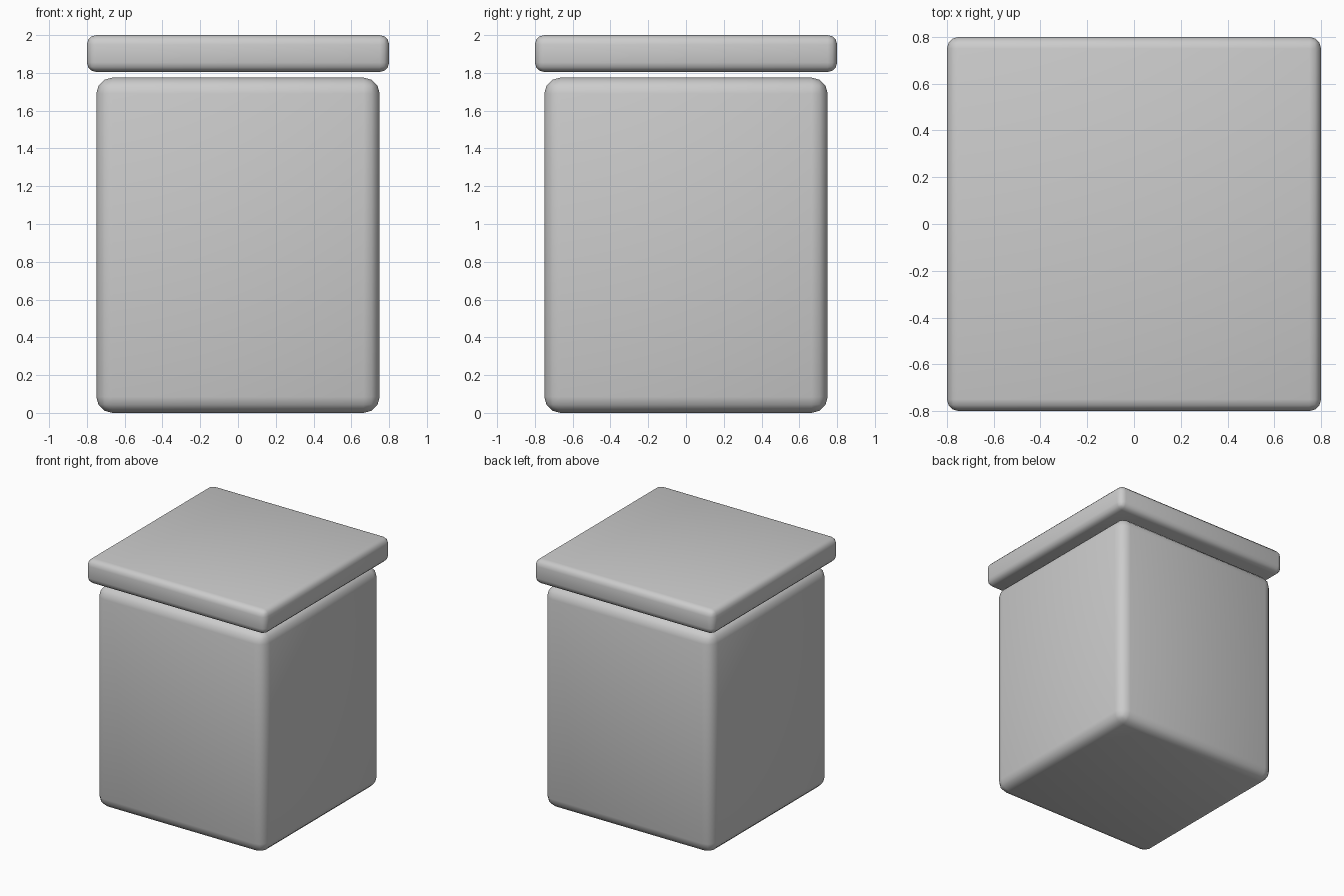
import bpy

if "Cube" in bpy.data.objects:
    bpy.data.objects.remove(bpy.data.objects["Cube"])


def rounded_box(name, width, z0, z1, radius):
    """Square box between two heights with rounded edges."""
    bpy.ops.mesh.primitive_cube_add(size=1, location=(0, 0, (z0 + z1) / 2))
    ob = bpy.context.object
    ob.name = name
    ob.scale = (width, width, z1 - z0)
    bpy.ops.object.transform_apply(location=False, rotation=False, scale=True)
    bevel = ob.modifiers.new("rounded_edges", 'BEVEL')
    bevel.width = radius
    bevel.segments = 3
    bpy.ops.object.shade_smooth()
    return ob


# Tall container body
rounded_box("body", 1.5, 0.0, 1.775, 0.085)

# Overhanging lid, floating just above the body
rounded_box("lid", 1.6, 1.805, 2.0, 0.05)
